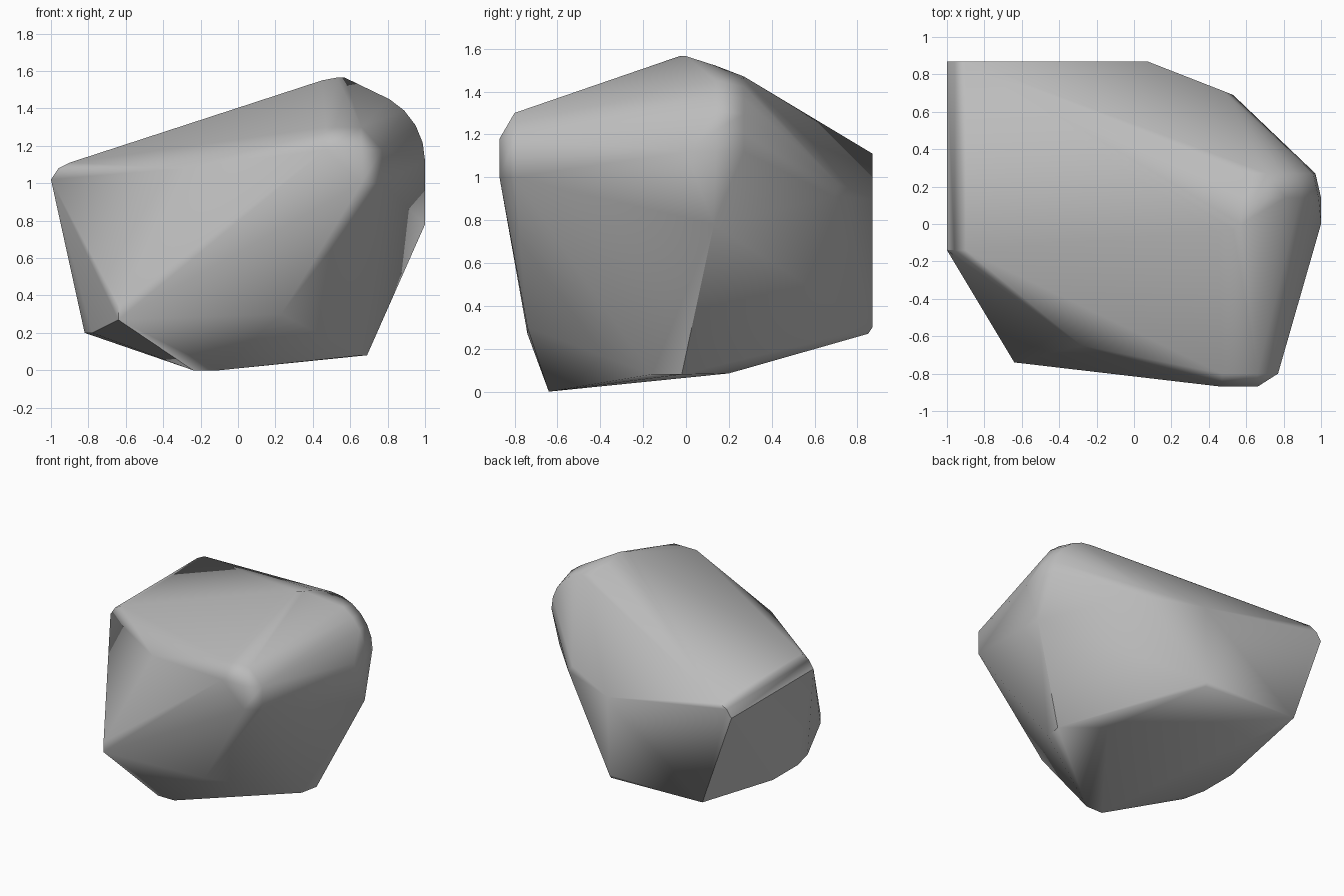
import bpy
import bmesh
import math

cube = bpy.data.objects.get("Cube")
if cube:
    bpy.data.objects.remove(cube, do_unlink=True)


def plain_material(name, colour):
    material = bpy.data.materials.new(name)
    material.use_nodes = True
    material.diffuse_color = colour
    shader = material.node_tree.nodes["Principled BSDF"]
    shader.inputs["Base Color"].default_value = colour
    shader.inputs["Roughness"].default_value = 0.9
    return material


def shoulder_arc(depth, radius, steps=6):
    """Rounded profile of the shoulder at one depth, from side to top."""
    points = []
    for step in range(steps + 1):
        angle = math.radians(90) * step / steps
        points.append((.62 + radius * math.cos(angle), depth,
                       1.12 + radius * math.sin(angle)))
    return points


# Corner points of each region of the rock; their hull is the surface
peak = [(.45, -.04, 1.55), (.53, -.03, 1.565), (.57, 0, 1.565), (.58, .14, 1.52)]
shoulder = shoulder_arc(.14, .38) + shoulder_arc(.27, .35)
shoulder += [(1, 0, 1.12), (1, .13, .78), (.95, .26, 1.05)]
nose = [(.47, -.8, 1.3), (.66, -.8, 1.3), (.77, -.8, 1.18), (.77, -.8, 1),
        (.66, -.87, 1.18), (.66, -.87, 1), (.47, -.87, 1.18)]
brow = [(-.28, -.65, 1.08)]
left_rim = [(x, y, z) for y in (-.14, .87)
            for x, z in ((-.9, 1.11), (-.96, 1.08), (-1, 1.02))]
left_foot = [(-.82, -.2, .2), (-.82, .1, .2), (-.78, -.38, .2),
             (-.64, -.74, .27), (-.64, -.74, .35)]
back = [(-.75, .87, .3), (.05, .87, .3), (.05, .85, .27), (.09, .86, .5),
        (.53, .69, .91), (.48, .71, .97), (.07, .87, .9)]
underside = [(-.24, -.64, 0), (-.1, -.64, 0), (.23, -.74, .3),
             (.69, -.02, .08), (.66, -.16, .08), (.41, .2, .085)]

# Wrap the regions in one convex boulder and merge its flat faces
bm = bmesh.new()
for region in (peak, shoulder, nose, brow, left_rim, left_foot, back, underside):
    for point in region:
        bm.verts.new(point)
bmesh.ops.remove_doubles(bm, verts=bm.verts[:], dist=0.005)
hull = bmesh.ops.convex_hull(bm, input=bm.verts[:], use_existing_faces=False)
loose = set(hull["geom_interior"]) | set(hull["geom_unused"])
bmesh.ops.delete(bm, geom=[v for v in loose if isinstance(v, bmesh.types.BMVert)],
                 context="VERTS")
bmesh.ops.dissolve_limit(bm, angle_limit=math.radians(2),
                         verts=bm.verts[:], edges=bm.edges[:])
bmesh.ops.recalc_face_normals(bm, faces=bm.faces[:])

mesh = bpy.data.meshes.new("boulder")
bm.to_mesh(mesh)
bm.free()
boulder = bpy.data.objects.new("boulder", mesh)
bpy.context.collection.objects.link(boulder)
mesh.materials.append(plain_material("stone grey", (.5, .5, .5, 1)))

# Soft shading over the rounded parts, crisp on the hard edges
bpy.ops.object.select_all(action="DESELECT")
boulder.select_set(True)
bpy.context.view_layer.objects.active = boulder
bpy.ops.object.shade_smooth_by_angle(angle=math.radians(45))
weighted = boulder.modifiers.new("face weighted shading", "WEIGHTED_NORMAL")
weighted.keep_sharp = True
